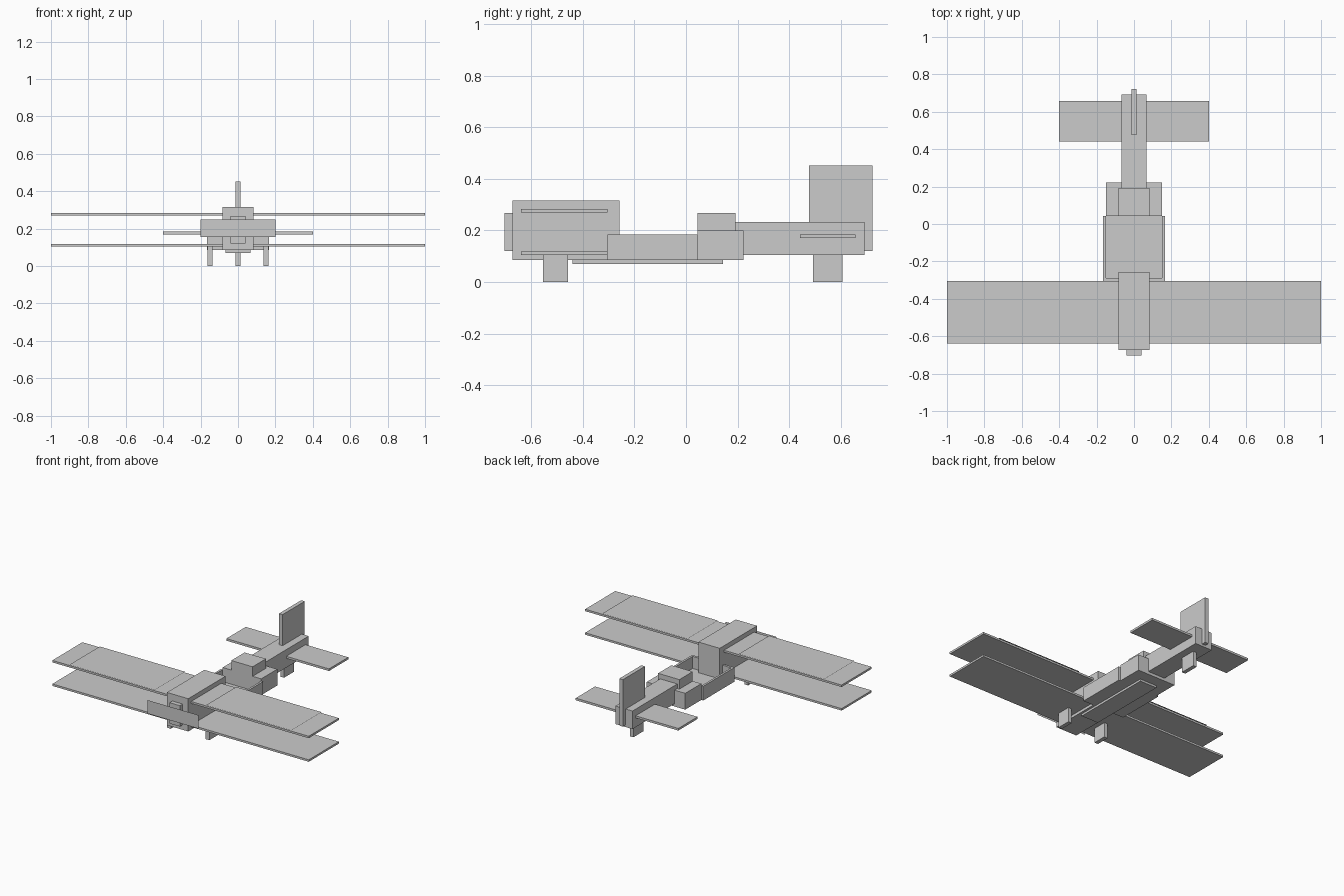
import bpy


def mesh_object(name, verts, faces):
    mesh = bpy.data.meshes.new(name)
    mesh.from_pydata(verts, [], faces)
    obj = bpy.data.objects.new(name, mesh)
    bpy.context.collection.objects.link(obj)
    return obj


def box(name, x0, x1, y0, y1, z0, z1):
    verts = [(x, y, z) for x in (x0, x1) for y in (y0, y1) for z in (z0, z1)]
    faces = [(0, 1, 3, 2), (4, 6, 7, 5), (0, 4, 5, 1),
             (2, 3, 7, 6), (0, 2, 6, 4), (1, 5, 7, 3)]
    return mesh_object(name, verts, faces)


def centred(name, half, y0, y1, z0, z1):
    return box(name, -half, half, y0, y1, z0, z1)


def mirrored(obj):
    obj.modifiers.new("Mirror", 'MIRROR')
    return obj


# Engine cowl and nose hub
centred("engine_cowl", 0.083, -0.673, -0.257, 0.085, 0.316)
centred("nose_hub", 0.04, -0.704, -0.673, 0.12, 0.267)

# Propeller: a flat sheet
mesh_object("propeller",
            [(-0.2, -0.723, 0.155), (0.2, -0.723, 0.155),
             (0.2, -0.723, 0.25), (-0.2, -0.723, 0.25)], [(0, 1, 2, 3)])

# Wings, with thin flat covers above the upper one
for name, z0, z1 in (("lower_wing", 0.104, 0.118), ("upper_wing", 0.27, 0.284)):
    centred(name, 1.0, -0.64, -0.305, z0, z1)
mirrored(mesh_object("upper_wing_cover",
                     [(0.2, -0.64, 0.29), (0.865, -0.64, 0.29),
                      (0.865, -0.305, 0.29), (0.2, -0.305, 0.29)], [(0, 1, 2, 3)]))

# Open cockpit tub
centred("cockpit_floor", 0.15, -0.288, 0.044, 0.085, 0.1)
centred("cockpit_front_wall", 0.15, -0.305, -0.288, 0.085, 0.185)
mirrored(box("cockpit_side_wall", 0.15, 0.165, -0.305, 0.044, 0.085, 0.185))
centred("cockpit_back", 0.15, 0.044, 0.223, 0.085, 0.2)
centred("headrest", 0.083, 0.044, 0.192, 0.19, 0.267)
centred("belly_plate", 0.067, -0.44, 0.143, 0.07, 0.085)

# Tail
centred("tail_boom", 0.067, 0.192, 0.692, 0.105, 0.232)
centred("tail_fin", 0.014, 0.477, 0.723, 0.12, 0.451)
centred("tailplane", 0.4, 0.442, 0.657, 0.17, 0.185)

# Landing gear
mirrored(box("front_wheel", 0.136, 0.164, -0.554, -0.457, 0.0, 0.105))
centred("tail_wheel", 0.014, 0.493, 0.606, 0.0, 0.105)
